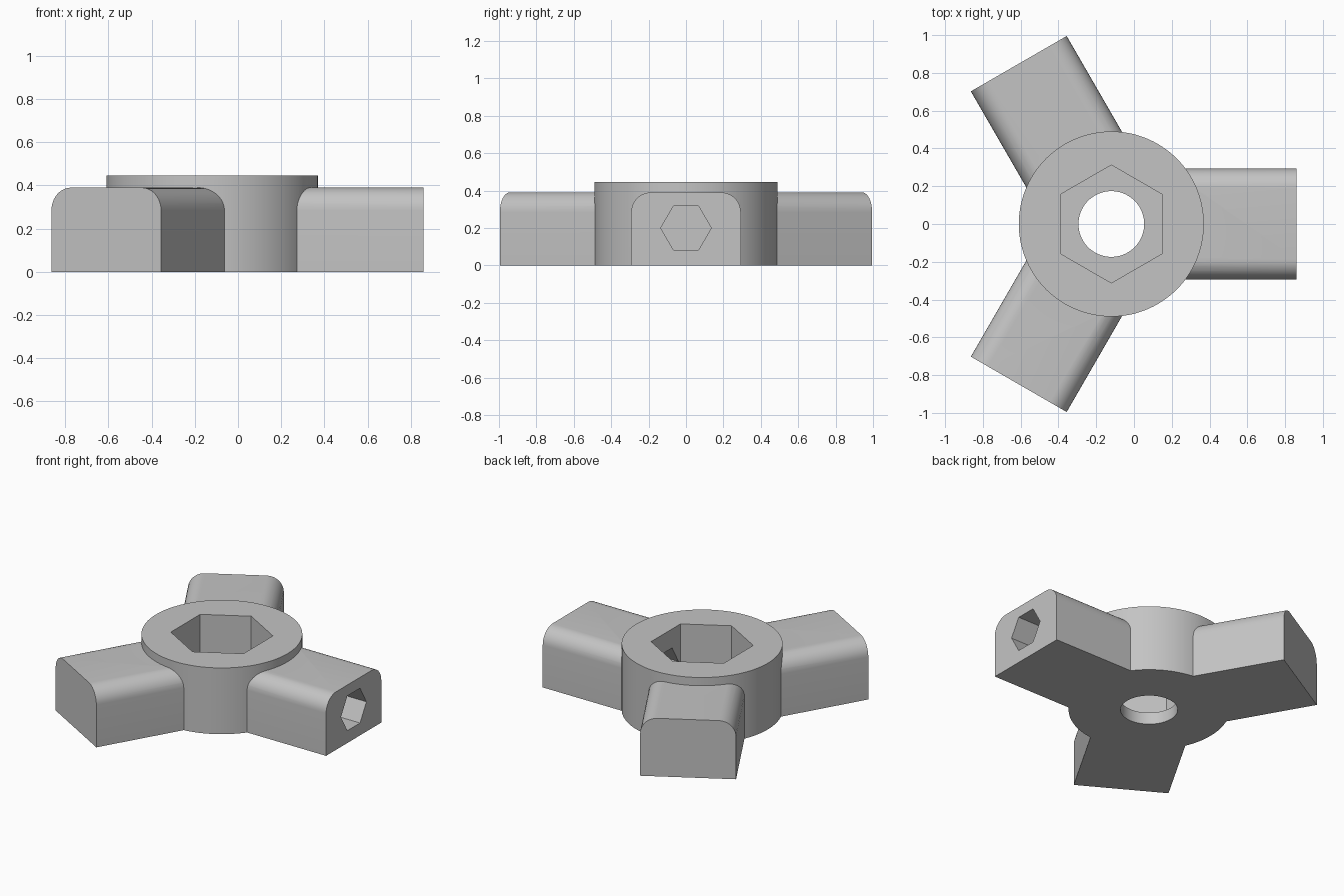
import bpy, bmesh, math
from mathutils import Matrix, Vector

if "Cube" in bpy.data.objects:
    bpy.data.objects.remove(bpy.data.objects["Cube"])

CENTRE = Matrix.Translation((-0.12, 0, 0))   # hub axis
ARM_ANGLES = [math.radians(a) for a in (0, 120, 240)]

grey = bpy.data.materials.new("grey plastic")
grey.diffuse_color = (0.55, 0.55, 0.55, 1)
grey.use_nodes = True
grey.node_tree.nodes["Principled BSDF"].inputs["Base Color"].default_value = grey.diffuse_color


def prism(name, profile, length, matrix):
    """Extrude a closed 2D profile along local z, then place it."""
    bm = bmesh.new()
    face = bm.faces.new([bm.verts.new((x, y, 0)) for x, y in profile])
    ext = bmesh.ops.extrude_face_region(bm, geom=[face])["geom"]
    bmesh.ops.translate(bm, vec=Vector((0, 0, length)),
                        verts=[v for v in ext if isinstance(v, bmesh.types.BMVert)])
    bm.transform(matrix)
    bmesh.ops.recalc_face_normals(bm, faces=bm.faces)
    mesh = bpy.data.meshes.new(name)
    bm.to_mesh(mesh)
    bm.free()
    mesh.materials.append(grey)
    obj = bpy.data.objects.new(name, mesh)
    bpy.context.collection.objects.link(obj)
    return obj


def ring(radius, sides, start=0.0, cy=0.0):
    return [(radius * math.cos(start + math.tau * i / sides),
             cy + radius * math.sin(start + math.tau * i / sides)) for i in range(sides)]


def arm_profile(half=0.293, height=0.39, r=0.105, steps=10):
    """Flat-bottomed section with rounded upper corners."""
    pts = [(-half, 0), (half, 0)]
    for cx, start in ((half - r, 0), (r - half, math.pi / 2)):
        for i in range(steps + 1):
            a = start + math.pi / 2 * i / steps
            pts.append((cx + r * math.cos(a), height - r + r * math.sin(a)))
    return pts


def radial(angle, start):
    """Local x -> sideways, y -> up, z -> outward from the hub."""
    axes = Matrix(((0, 0, 1, start), (1, 0, 0, 0), (0, 1, 0, 0), (0, 0, 0, 1)))
    return CENTRE @ Matrix.Rotation(angle, 4, 'Z') @ axes


def combine(target, other, operation):
    mod = target.modifiers.new(operation.lower(), 'BOOLEAN')
    mod.operation, mod.solver, mod.object = operation, 'EXACT', other
    bpy.context.view_layer.objects.active = target
    bpy.ops.object.modifier_apply(modifier=mod.name)
    bpy.data.objects.remove(other, do_unlink=True)


# Round hub with three arms
hub = prism("three_arm_hub", ring(0.49, 120), 0.445, CENTRE)
for a in ARM_ANGLES:
    combine(hub, prism("arm", arm_profile(), 0.63, radial(a, 0.35)), 'UNION')

# Hexagonal pocket and round hole through its floor
up = CENTRE @ Matrix.Translation((0, 0, 0.08))
combine(hub, prism("pocket_cutter", ring(0.312, 6, math.pi / 2), 0.6, up), 'DIFFERENCE')
down = CENTRE @ Matrix.Translation((0, 0, -0.1))
combine(hub, prism("hole_cutter", ring(0.174, 72), 0.3, down), 'DIFFERENCE')

# Hexagonal sockets running through the arms into the pocket
for a in ARM_ANGLES:
    combine(hub, prism("socket_cutter", ring(0.135, 6, 0, 0.2), 1.0, radial(a, 0.15)),
            'DIFFERENCE')

# Smooth the curves, keep edges crisp
bpy.ops.object.select_all(action='DESELECT')
hub.select_set(True)
bpy.context.view_layer.objects.active = hub
bpy.ops.object.shade_smooth_by_angle(angle=math.radians(25))
